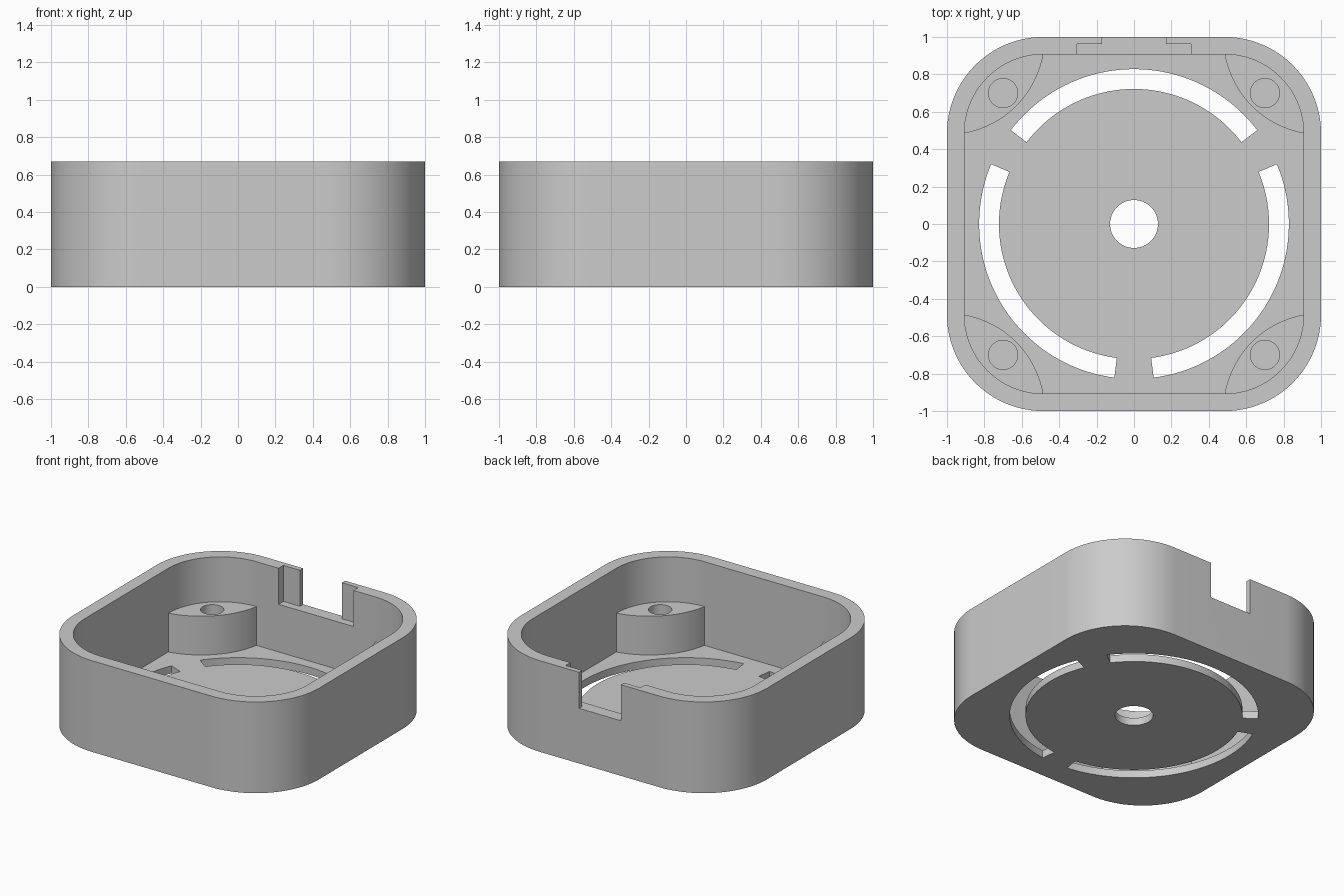
import bpy, bmesh
from math import radians, cos, sin, atan2

cube = bpy.data.objects.get("Cube")
if cube:
    bpy.data.objects.remove(cube, do_unlink=True)

HEIGHT, FLOOR, BOSS_TOP, NOTCH_Z = 0.67, 0.055, 0.34, 0.405
CORNER = 0.485            # centre of the corner rounding
OUTER, INNER = 1.0, 0.907  # half widths of the shell and its cavity

grey = bpy.data.materials.new("light grey plastic")
grey.use_nodes = True
grey.diffuse_color = (0.6, 0.6, 0.6, 1)
grey.node_tree.nodes["Principled BSDF"].inputs["Base Color"].default_value = (0.6, 0.6, 0.6, 1)


def arc(cx, cy, r, start, end, steps=24):
    angles = [radians(start + (end - start) * i / steps) for i in range(steps + 1)]
    return [(cx + r * cos(a), cy + r * sin(a)) for a in angles]


def circle(cx, cy, r):
    return arc(cx, cy, r, 0, 360, 48)[:-1]


def rounded_square(half):
    points = []
    for k, (sx, sy) in enumerate([(1, 1), (-1, 1), (-1, -1), (1, -1)]):
        points += arc(sx * CORNER, sy * CORNER, half - CORNER, 90 * k, 90 * k + 90)
    return points


def rectangle(x0, x1, y0, y1):
    return [(x0, y0), (x1, y0), (x1, y1), (x0, y1)]


def prism(name, outline, z0, z1):
    bm = bmesh.new()
    base = bm.faces.new([bm.verts.new((x, y, z0)) for x, y in outline])
    side = bmesh.ops.extrude_face_region(bm, geom=[base])
    top = [v for v in side["geom"] if isinstance(v, bmesh.types.BMVert)]
    bmesh.ops.translate(bm, verts=top, vec=(0, 0, z1 - z0))
    bmesh.ops.recalc_face_normals(bm, faces=bm.faces)
    mesh = bpy.data.meshes.new(name)
    bm.to_mesh(mesh)
    bm.free()
    mesh.materials.append(grey)
    obj = bpy.data.objects.new(name, mesh)
    bpy.context.collection.objects.link(obj)
    return obj


def select(obj):
    bpy.ops.object.select_all(action="DESELECT")
    obj.select_set(True)
    bpy.context.view_layer.objects.active = obj


def cut(target, outline, z0, z1):
    cutter = prism("cutter", outline, z0, z1)
    cutter.hide_render = True
    mod = target.modifiers.new("cut", "BOOLEAN")
    mod.operation, mod.solver, mod.object = "DIFFERENCE", "EXACT", cutter
    select(target)
    bpy.ops.object.modifier_apply(modifier=mod.name)
    bpy.data.objects.remove(cutter, do_unlink=True)


def finish(obj):
    select(obj)
    bpy.ops.object.shade_smooth_by_angle(angle=radians(30))


# Open tray with rounded corners
tray = prism("tray", rounded_square(OUTER), 0, HEIGHT)
cut(tray, rounded_square(INNER), FLOOR, HEIGHT + 0.1)

# Centre hole and three curved floor slots
cut(tray, circle(0, 0, 0.128), -0.1, 0.2)
for middle in (90, 210, 330):
    a, b = middle - 52.7, middle + 52.7
    cut(tray, arc(0, 0, 0.828, a, b, 40) + arc(0, 0, 0.722, b, a, 40), -0.1, 0.2)

# Stepped notch in the back wall, wider on the inside
cut(tray, rectangle(-0.17, 0.17, 0.85, 1.1), NOTCH_Z, HEIGHT + 0.1)
cut(tray, rectangle(-0.305, 0.305, 0.85, 0.963), NOTCH_Z, HEIGHT + 0.1)
finish(tray)

# Lens-shaped screw bosses in the corners
for k, name in enumerate(["back_left", "back_right", "front_right", "front_left"]):
    reach = atan2(INNER - CORNER, 0) - radians(90)
    wall = arc(CORNER, CORNER, INNER - CORNER + 0.004, 0, 90)
    radius = ((1 - INNER) ** 2 + (1 - CORNER) ** 2) ** 0.5
    tilt = 10.2
    front = arc(1, 1, radius, 270 - tilt, 180 + tilt)
    outline = wall + front[::-1][1:-1]
    c, s = cos(radians(90 * k)), sin(radians(90 * k))
    turn = lambda pts: [(x * c - y * s, x * s + y * c) for x, y in pts]
    boss = prism(name + "_boss", turn(outline), FLOOR, BOSS_TOP)
    cut(boss, turn(circle(0.7, 0.7, 0.078)), FLOOR - 0.1, BOSS_TOP + 0.1)
    finish(boss)
